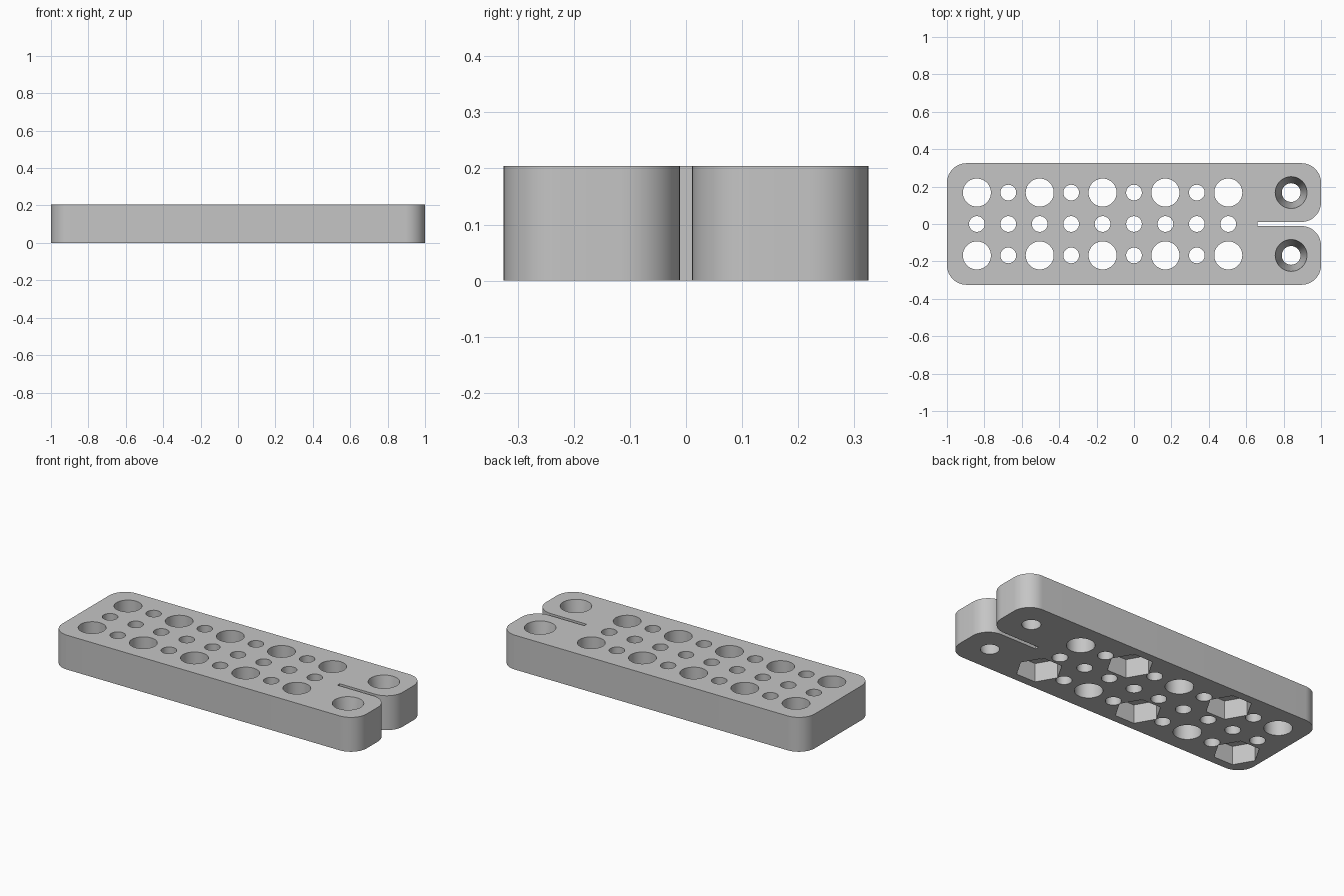
import bpy, bmesh, math
from mathutils import Matrix, Vector

if "Cube" in bpy.data.objects:
    bpy.data.objects.remove(bpy.data.objects["Cube"], do_unlink=True)

HEIGHT = 0.204
HALF_WIDTH = 0.325
SLOT = 0.011        # half width of the slot
SLOT_START = 0.66
CORNER = 0.105
PITCH = 0.168

grey = bpy.data.materials.new("plain grey")
grey.use_nodes = True
grey.diffuse_color = (0.56, 0.56, 0.56, 1)
grey.node_tree.nodes["Principled BSDF"].inputs["Base Color"].default_value = (0.56, 0.56, 0.56, 1)


def make_object(name, bm):
    bmesh.ops.recalc_face_normals(bm, faces=bm.faces)
    mesh = bpy.data.meshes.new(name)
    bm.to_mesh(mesh)
    bm.free()
    mesh.materials.append(grey)
    obj = bpy.data.objects.new(name, mesh)
    bpy.context.collection.objects.link(obj)
    return obj


def rounded(x, y, start, steps=14):
    """Quarter-circle corner, counter-clockwise from the start angle."""
    return [(x + CORNER * math.cos(a), y + CORNER * math.sin(a))
            for a in (math.radians(start + 90 * i / steps) for i in range(steps + 1))]


def add_cone(bm, x, y, z0, z1, r0, r1, sides=48):
    bmesh.ops.create_cone(bm, cap_ends=True, segments=sides, radius1=r0, radius2=r1,
                          depth=z1 - z0, matrix=Matrix.Translation((x, y, (z0 + z1) / 2))
                          @ Matrix.Rotation(math.pi / 2, 4, "Z"))


# Plate outline: rounded bar with a slot that splits one end into two prongs
end = 1 - CORNER
side = HALF_WIDTH - CORNER
inner = SLOT + CORNER
outline = (rounded(-end, side, 90) + rounded(-end, -side, 180)
           + rounded(end, -side, 270) + rounded(end, -inner, 0)
           + [(SLOT_START, -SLOT), (SLOT_START, SLOT)]
           + rounded(end, inner, 270) + rounded(end, side, 0))
bm = bmesh.new()
base = bm.faces.new([bm.verts.new((x, y, 0)) for x, y in outline])
top = bmesh.ops.extrude_face_region(bm, geom=[base], use_keep_orig=True)["geom"]
bmesh.ops.translate(bm, vec=Vector((0, 0, HEIGHT)),
                    verts=[v for v in top if isinstance(v, bmesh.types.BMVert)])
plate = make_object("perforated_plate", bm)

# Cutters: round through holes, tapered screw holes, hexagonal pockets below
holes, pockets = bmesh.new(), bmesh.new()
for column in range(-5, 4):
    for row in (-1, 0, 1):
        large = row != 0 and column % 2 == 1
        radius = 0.075 if large else 0.042
        x, y = column * PITCH, row * PITCH
        add_cone(holes, x, y, -0.05, HEIGHT + 0.05, radius, radius)
        if large and (column + row) % 4 == 2:
            # hexagon with corners pointing along the plate
            bmesh.ops.create_cone(pockets, cap_ends=True, segments=6, radius1=0.125,
                                  radius2=0.125, depth=0.22,
                                  matrix=Matrix.Translation((x, y, 0))
                                  @ Matrix.Rotation(math.pi / 2, 4, "Z"))
slope = (0.085 - 0.05) / HEIGHT
for row in (-1, 1):
    add_cone(holes, 5 * PITCH, row * PITCH, -0.05, HEIGHT + 0.05,
             0.05 - 0.05 * slope, 0.085 + 0.05 * slope)

cutters = [make_object("hole_cutter", holes), make_object("nut_pocket_cutter", pockets)]
bpy.context.view_layer.objects.active = plate
for cutter in cutters:
    cutter.hide_render = True
    cut = plate.modifiers.new(cutter.name, "BOOLEAN")
    cut.operation = "DIFFERENCE"
    cut.solver = "EXACT"
    cut.object = cutter
    bpy.ops.object.modifier_apply(modifier=cut.name)
for cutter in cutters:
    bpy.data.objects.remove(cutter, do_unlink=True)

# Smooth hole walls and corners, crisp rims
for obj in bpy.context.selected_objects:
    obj.select_set(False)
plate.select_set(True)
bpy.ops.object.shade_smooth_by_angle(angle=math.radians(30))
